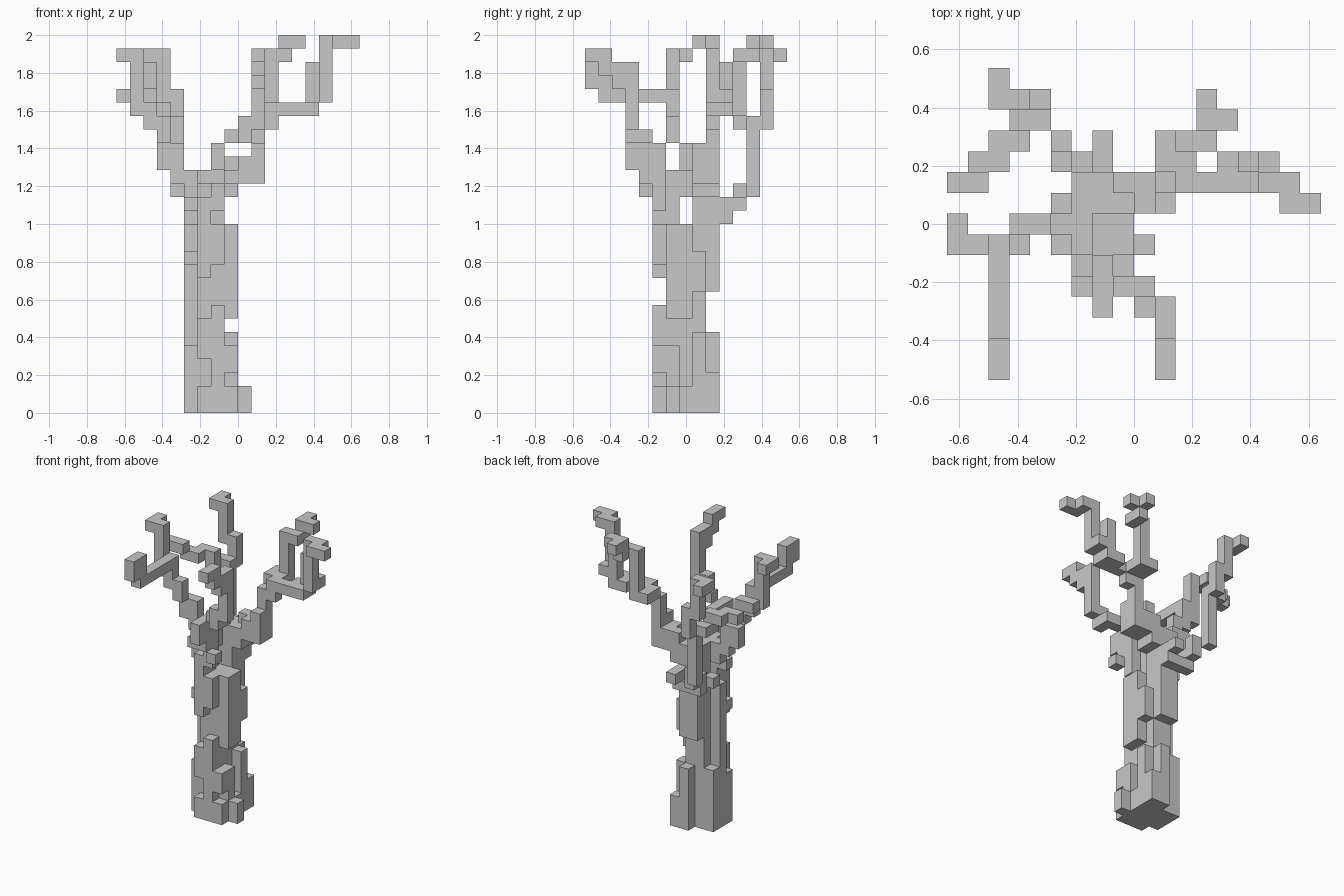
import bpy
import bmesh
from math import radians
from itertools import product
from mathutils import Vector

default_cube = bpy.data.objects.get("Cube")
if default_cube:
    bpy.data.objects.remove(default_cube, do_unlink=True)

# One block is a twenty-eighth of the height
BLOCK = 2 / 28
ORIGIN = Vector((-9, -7.5, 0))

bark = bpy.data.materials.new("grey bark")
bark.use_nodes = True
bark.diffuse_color = (0.58, 0.58, 0.58, 1)
bark.node_tree.nodes["Principled BSDF"].inputs["Base Color"].default_value = bark.diffuse_color


def box(start, end):
    """All grid cells in the box between two corner cells, inclusive."""
    spans = [range(min(a, b), max(a, b) + 1) for a, b in zip(start, end)]
    return set(product(*spans))


def path(*points):
    """Cells along a branch: straight runs are filled, diagonal steps only touch."""
    cells = set(points)
    for start, end in zip(points, points[1:]):
        if sum(a != b for a, b in zip(start, end)) == 1:
            cells |= box(start, end)
    return cells


def boxes(*pairs):
    cells = set()
    for start, end in pairs:
        cells |= box(start, end)
    return cells


def build(name, cells):
    """Turn cells into a blocky shell with only its outer faces."""
    bm = bmesh.new()
    corners = {}

    def corner(position):
        if position not in corners:
            corners[position] = bm.verts.new((Vector(position) + ORIGIN) * BLOCK)
        return corners[position]

    for cell in sorted(cells):
        for axis in range(3):
            u, v = (axis + 1) % 3, (axis + 2) % 3
            for side in (0, 1):
                neighbour = list(cell)
                neighbour[axis] += 1 if side else -1
                if tuple(neighbour) in cells:
                    continue
                ring = []
                for du, dv in ((0, 0), (1, 0), (1, 1), (0, 1)):
                    point = list(cell)
                    point[axis] += side
                    point[u] += du
                    point[v] += dv
                    ring.append(corner(tuple(point)))
                bm.faces.new(ring if side else ring[::-1])
    bmesh.ops.dissolve_limit(bm, angle_limit=radians(1), verts=bm.verts[:], edges=bm.edges[:])
    mesh = bpy.data.meshes.new(name)
    bm.to_mesh(mesh)
    bm.free()
    mesh.materials.append(bark)
    obj = bpy.data.objects.new(name, mesh)
    bpy.context.collection.objects.link(obj)
    return obj


# Trunk: a core with ragged slabs of bark on every side
core = box((6, 6, 0), (7, 8, 13))
right_bark = boxes(
    ((5, 7, 0), (5, 7, 13)),
    ((5, 6, 0), (5, 6, 4)),
    ((5, 8, 0), (5, 8, 5)),
    ((5, 6, 11), (5, 6, 11)),
)
left_bark = boxes(
    ((8, 6, 0), (8, 6, 4)),
    ((8, 7, 0), (8, 7, 1)),
    ((8, 8, 0), (8, 8, 5)),
    ((8, 6, 7), (8, 7, 13)),
    ((8, 8, 9), (8, 8, 11)),
)
front_bark = boxes(
    ((6, 5, 0), (8, 5, 1)),
    ((6, 5, 4), (6, 5, 6)),
    ((7, 5, 2), (7, 5, 7)),
    ((8, 5, 3), (8, 5, 4)),
    ((6, 5, 10), (6, 5, 15)),
    ((7, 5, 11), (7, 5, 13)),
)
back_bark = boxes(
    ((7, 9, 0), (7, 9, 5)),
    ((8, 9, 0), (8, 9, 2)),
    ((6, 9, 9), (7, 9, 13)),
)
root = box((9, 6, 0), (9, 6, 1))
build("trunk", core | right_bark | left_bark | front_bark | back_bark | root)

# Fork: the trunk parts into a front and a back limb
front_fork = boxes(
    ((6, 6, 14), (6, 6, 17)),
    ((6, 5, 14), (6, 5, 15)),
    ((5, 6, 15), (5, 6, 15)),
    ((7, 5, 15), (7, 5, 19)),
    ((7, 4, 17), (7, 4, 19)),
    ((6, 4, 17), (6, 4, 17)),
    ((8, 4, 16), (8, 4, 16)),
)
back_fork = boxes(
    ((6, 8, 14), (7, 9, 17)),
    ((5, 8, 14), (5, 8, 14)),
    ((6, 7, 16), (6, 7, 17)),
    ((8, 8, 16), (8, 9, 17)),
)
build("fork", front_fork | back_fork)

# Right branch, with a shoot reaching forward
right_branch = path(
    (5, 7, 16), (5, 7, 17), (4, 7, 17), (4, 7, 19), (3, 7, 19), (3, 7, 18), (3, 6, 20),
    (3, 6, 21), (2, 6, 21), (2, 6, 22), (1, 6, 22), (1, 6, 26), (0, 6, 26), (0, 7, 26),
)
build("right_branch", right_branch)
right_front_shoot = path((2, 6, 23), (2, 1, 23)) | box((2, 0, 24), (2, 1, 25))
build("right_front_shoot", right_front_shoot)

# Front branch
front_branch = path(
    (7, 3, 18), (7, 3, 19), (8, 4, 20), (9, 4, 20), (9, 3, 20),
    (9, 3, 21), (10, 3, 21), (10, 3, 25), (10, 1, 25), (10, 1, 26), (10, 0, 26),
)
build("front_branch", front_branch | {(10, 2, 24)})

# Back branch, with a shoot turning right
back_branch = path(
    (6, 10, 14), (5, 10, 14), (5, 10, 15), (5, 11, 15), (5, 11, 16), (4, 12, 16),
    (4, 12, 21), (4, 13, 21), (4, 13, 23), (3, 13, 23), (3, 13, 26), (2, 13, 26), (2, 14, 26),
)
build("back_branch", back_branch)
back_right_shoot = path(
    (3, 12, 21), (3, 11, 21), (3, 11, 22), (2, 11, 22), (2, 10, 22),
    (1, 10, 22), (1, 9, 23), (0, 9, 23),
)
build("back_right_shoot", back_right_shoot)
build("back_stub", path((7, 10, 14), (7, 10, 15), (7, 11, 15)))

# Left branch: a thick elbow, then a run that climbs to the tip
left_elbow = boxes(
    ((9, 8, 17), (9, 9, 18)),
    ((8, 9, 18), (8, 9, 18)),
    ((10, 8, 17), (10, 9, 19)),
)
left_branch = path(
    (10, 9, 19), (10, 9, 21), (11, 9, 21), (11, 9, 22), (14, 9, 22),
    (14, 10, 22), (13, 10, 22),
)
left_crook = path((14, 10, 25), (14, 10, 23), (15, 10, 23))
left_tip = path((15, 9, 23), (15, 9, 27), (16, 9, 27), (16, 8, 27), (17, 8, 27))
build("left_branch", left_elbow | left_branch | left_crook | left_tip)

# Back left shoot
back_left_shoot = path(
    (10, 10, 22), (10, 11, 22), (11, 11, 22), (11, 11, 26), (12, 11, 26),
    (12, 12, 26), (12, 12, 27), (13, 12, 27),
)
build("back_left_shoot", back_left_shoot | path((12, 12, 27), (12, 13, 27)) | {(11, 10, 22)})
